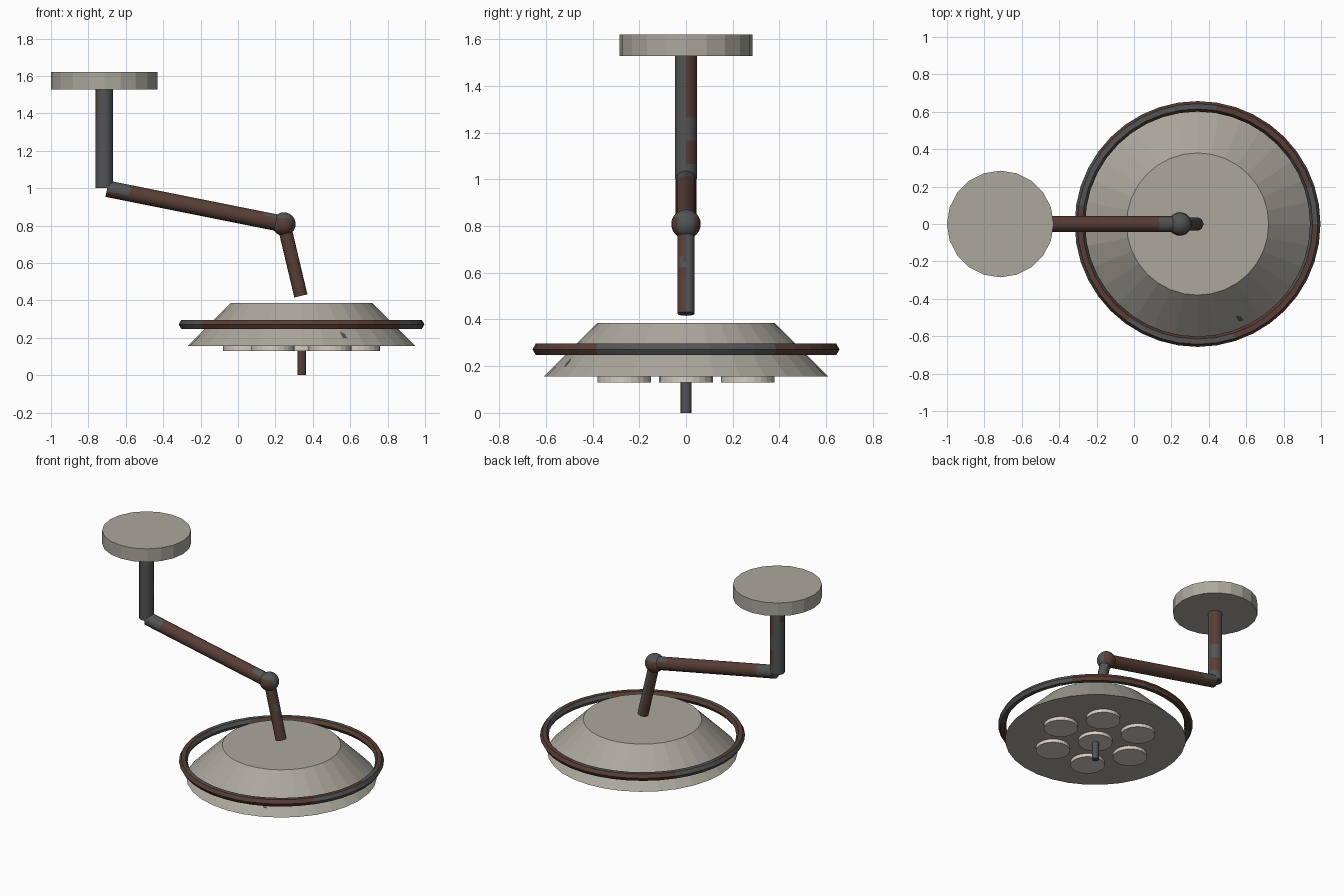
import bpy, bmesh, math
from mathutils import Matrix, Vector

cube = bpy.data.objects.get("Cube")
if cube:
    bpy.data.objects.remove(cube)


def material(name, rgb):
    m = bpy.data.materials.new(name)
    m.use_nodes = True
    m.diffuse_color = (*rgb, 1)
    bsdf = next(n for n in m.node_tree.nodes if n.type == 'BSDF_PRINCIPLED')
    bsdf.inputs["Base Color"].default_value = (*rgb, 1)
    return m


ENAMEL = material("warm grey enamel", (0.41, 0.39, 0.34))
LENS = material("pale lens", (0.66, 0.61, 0.54))
STEEL = material("dark steel", (0.085, 0.088, 0.09))
RUST = material("brown rust", (0.098, 0.048, 0.036))


def lathe(name, profile, sides, mats, matrix, closed=False, rule=None, smooth=False):
    """Spin (radius, height) points about z; rule(centre, normal) is True on rust."""
    bm = bmesh.new()
    rings = []
    for r, z in profile:
        rings.append([bm.verts.new((r * math.cos(a), r * math.sin(a), z))
                      for a in (math.tau * i / sides for i in range(sides))])
    pairs = list(zip(rings, rings[1:]))
    if closed:
        pairs.append((rings[-1], rings[0]))
    for low, high in pairs:
        for i in range(sides):
            j = (i + 1) % sides
            bm.faces.new((low[i], low[j], high[j], high[i]))
    if not closed:
        bm.faces.new(rings[0])
        bm.faces.new(rings[-1])
    bmesh.ops.recalc_face_normals(bm, faces=bm.faces)
    bm.transform(matrix)
    bm.normal_update()
    if rule:
        for f in bm.faces:
            f.material_index = int(rule(f.calc_center_median(), f.normal))
    return finish(name, bm, mats, smooth)


def finish(name, bm, mats, smooth=False):
    mesh = bpy.data.meshes.new(name)
    bm.to_mesh(mesh)
    bm.free()
    for m in mats:
        mesh.materials.append(m)
    ob = bpy.data.objects.new(name, mesh)
    bpy.context.collection.objects.link(ob)
    if smooth:
        bpy.ops.object.select_all(action='DESELECT')
        ob.select_set(True)
        bpy.context.view_layer.objects.active = ob
        bpy.ops.object.shade_smooth_by_angle(angle=math.radians(30))
    return ob


def tube(name, start, end, radius, rule, sides=20, steps=16):
    start, end = Vector(start), Vector(end)
    axis = end - start
    profile = [(radius, axis.length * i / steps) for i in range(steps + 1)]
    turn = axis.to_track_quat('Z', 'Y').to_matrix().to_4x4()
    lathe(name, profile, sides, [STEEL, RUST],
          Matrix.Translation(start) @ turn, rule=rule, smooth=True)


def at(x, z=0):
    return Matrix.Translation((x, 0, z))


MOUNT, HEAD = -0.715, 0.34

# Ceiling plate and drop tube
lathe("ceiling_plate", [(0.285, 1.527), (0.285, 1.62)], 20, [ENAMEL], at(MOUNT))
tube("drop_tube", (MOUNT, 0, 1.0), (MOUNT, 0, 1.53), 0.047,
     lambda c, n: (n.x > 0 and n.y > 0 and (c.z > 1.28 or 1.05 < c.z < 1.15))
     or (n.x < -0.85 and c.z > 1.35))

# Swing arm, elbow ball and lower arm
tube("swing_arm", (-0.70, 0, 0.997), (0.245, 0, 0.808), 0.044,
     lambda c, n: not ((c.x < -0.58 and n.z > -0.2) or (c.x > 0.14 and n.z > 0.6)))
R = 0.063
ball = [(max(R * math.sin(a), 0.0005), -R * math.cos(a))
        for a in (math.pi * i / 12 for i in range(13))]
lathe("elbow_ball", ball, 20, [STEEL, RUST], at(0.245, 0.808), smooth=True,
      rule=lambda c, n: abs(n.y) > 0.5 and n.z < 0.5 and n.x > -0.6)
tube("lower_arm", (0.245, 0, 0.808), (0.336, 0, 0.424), 0.036,
     lambda c, n: not (n.x > 0 and n.y > 0) and not (0.62 < c.z < 0.66 and n.x > 0.5))

# Lamp housing with a small chipped patch
lathe("lamp_housing", [(0.61, 0.155), (0.38, 0.385)], 32, [ENAMEL], at(HEAD))
bm = bmesh.new()
corners = []
for deg, z in ((-67.5, 0.235), (-67, 0.20), (-64.5, 0.197), (-65, 0.222)):
    a, r = math.radians(deg), 0.767 - z
    corners.append(bm.verts.new((HEAD + r * math.cos(a), r * math.sin(a), z)))
bm.faces.new(corners)
bm.normal_update()
if bm.faces[:][0].normal.z < 0:
    bmesh.ops.reverse_faces(bm, faces=bm.faces)
finish("chipped_patch", bm, [STEEL])


# Guard ring, rusted in patches around its length
def ring_rust(c, n):
    deg = math.degrees(math.atan2(c.y, c.x - HEAD)) % 360
    if n.z > 0.5:
        return any(lo < deg < hi for lo, hi in ((15, 85), (170, 232), (290, 358)))
    return 40 < deg < 140 or 215 < deg < 320


section = [(0.629 + 0.028 * math.cos(a), 0.028 * math.sin(a))
           for a in (math.tau * i / 6 for i in range(6))]
lathe("guard_ring", section, 40, [STEEL, RUST], at(HEAD, 0.272), closed=True,
      rule=ring_rust)

# Seven lenses: one central, six around it
lens = [(0.115, 0.13), (0.115, 0.158)]
lathe("lens_centre", lens, 24, [LENS], at(HEAD))
for i in range(6):
    a = math.tau * i / 6
    spot = Matrix.Translation((HEAD + 0.305 * math.cos(a), 0.305 * math.sin(a), 0))
    lathe(f"lens_{i + 1}", lens, 24, [LENS], spot)

# Grip below the lamp
tube("grip", (HEAD, 0, 0), (HEAD, 0, 0.14), 0.023,
     lambda c, n: n.y < 0 and n.x < 0.8, sides=16, steps=4)
